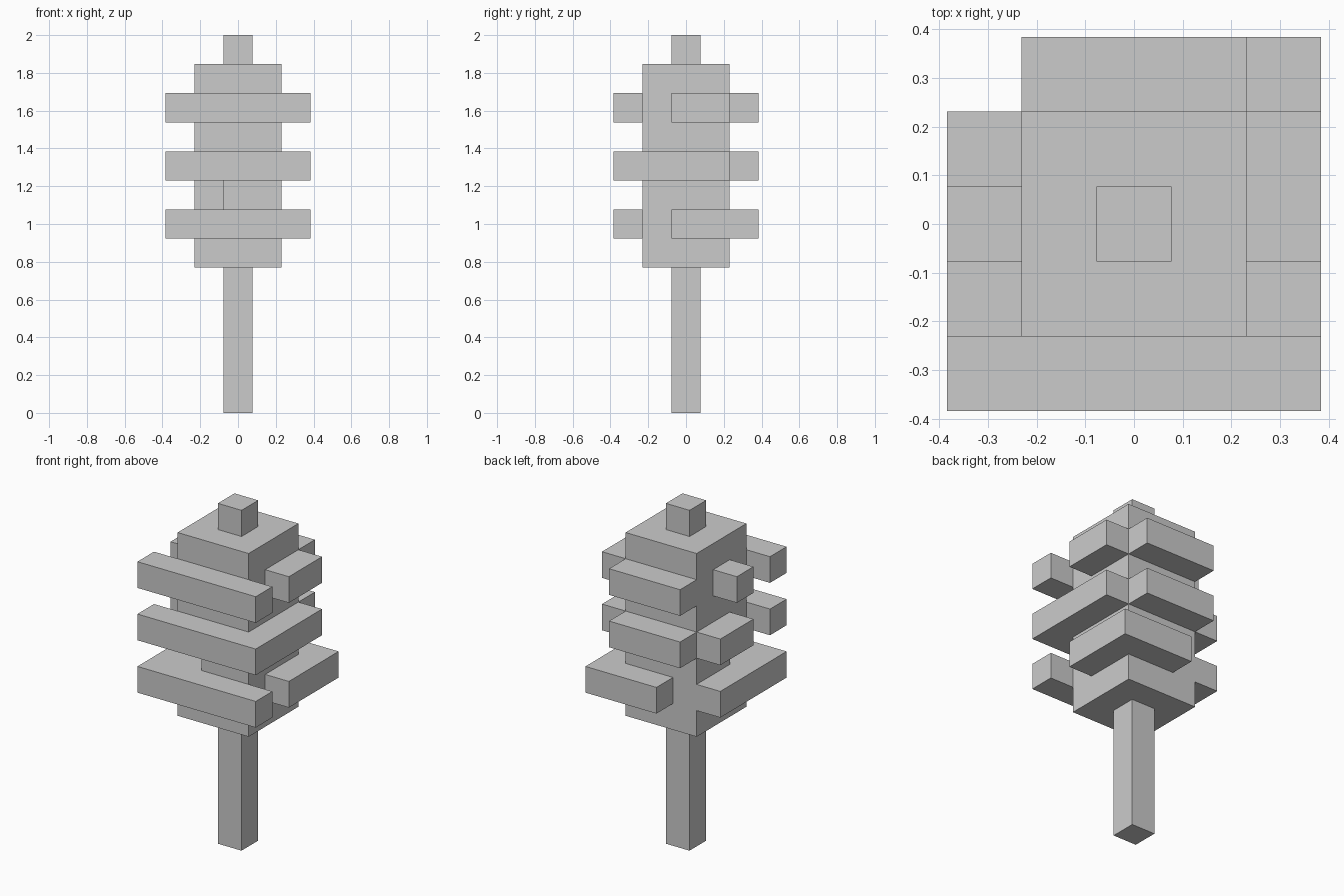
import bpy, bmesh
from mathutils import Vector

if "Cube" in bpy.data.objects:
    bpy.data.objects.remove(bpy.data.objects["Cube"])

U = 2 / 13  # size of one block

# Layer plans: rows run back to front, columns left to right
CORE = [".....", ".###.", ".###.", ".###.", "....."]
POST = [".....", ".....", "..#..", ".....", "....."]
NOTCH = [".....", ".###.", ".###.", "..##.", "....."]
LOW = ["..###", "#####", "#####", "####.", "#####"]
MID = [".###.", "#####", "#####", ".####", "#####"]
HIGH = [".###.", ".####", "#####", ".###.", "#####"]


def cells(layers, start):
    return {(c - 2, 2 - r, start + k)
            for k, plan in enumerate(layers)
            for r, row in enumerate(plan)
            for c, ch in enumerate(row) if ch == "#"}


def build(name, part, solid):
    """Make one mesh from the exposed faces of the part's blocks."""
    bm = bmesh.new()
    for cell in part:
        for axis in range(3):
            for s in (-1, 1):
                n = [0, 0, 0]
                n[axis] = s
                if tuple(a + b for a, b in zip(cell, n)) in solid:
                    continue
                n, t = Vector(n), Vector((0, 0, 0))
                t[(axis + 1) % 3] = 1
                b = n.cross(t)
                mid = Vector(cell) + Vector((0, 0, 0.5)) + n / 2
                bm.faces.new([bm.verts.new((mid + (t * i + b * j) / 2) * U)
                              for i, j in ((-1, -1), (1, -1), (1, 1), (-1, 1))])
    bmesh.ops.remove_doubles(bm, verts=bm.verts, dist=1e-4)
    # Merge flat neighbouring squares into larger faces
    bmesh.ops.dissolve_limit(bm, angle_limit=0.01, verts=bm.verts, edges=bm.edges)
    mesh = bpy.data.meshes.new(name)
    bm.to_mesh(mesh)
    bm.free()
    obj = bpy.data.objects.new(name, mesh)
    bpy.context.collection.objects.link(obj)


# Trunk, leafy crown and top block
trunk = cells([POST] * 5, 0)
crown = cells([CORE, LOW, NOTCH, MID, CORE, HIGH, CORE], 5)
tip = cells([POST], 12)
solid = trunk | crown | tip
build("trunk", trunk, solid)
build("crown", crown, solid)
build("crown_tip", tip, solid)
